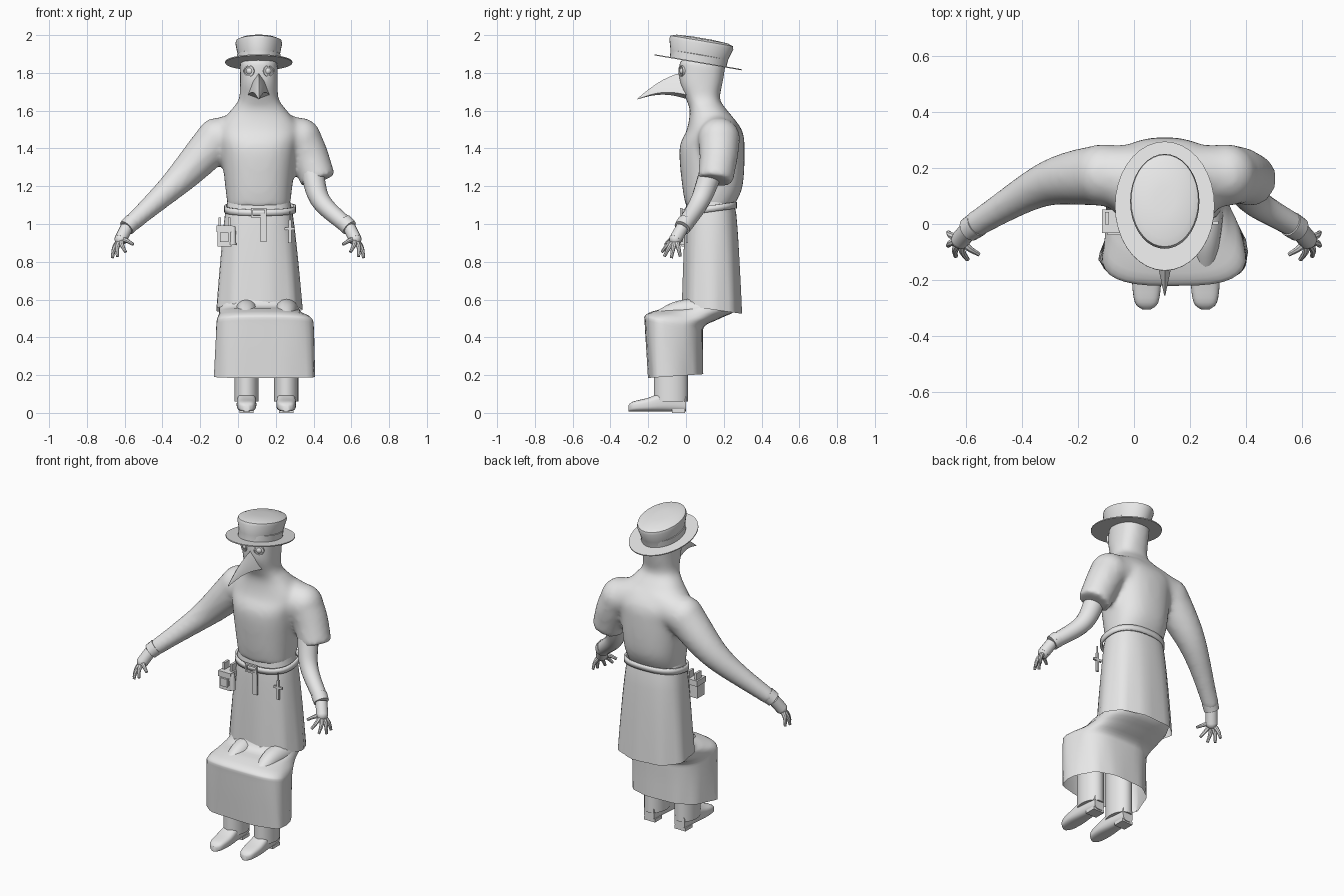
import bpy, bmesh, math
from mathutils import Matrix, Vector, geometry

default_cube = bpy.data.objects.get("Cube")
if default_cube:
    bpy.data.objects.remove(default_cube, do_unlink=True)

grey = bpy.data.materials.new("plain_grey")
grey.use_nodes = True
shade = (.8, .8, .8, 1)
grey.diffuse_color = shade
grey.node_tree.nodes["Principled BSDF"].inputs["Base Color"].default_value = shade

MIDDLE = .11  # the body stands a little to its own left
SIDES = {"right": -1, "left": 1}


def mix(start, end, amount):
    return start + (end - start) * amount


def oval(center, across, along, power=2, folds=0, narrow=0, count=36):
    """Superellipse ring with two half axes, rippled by folds, narrowed to one end."""
    ring = []
    for index in range(count):
        angle = math.tau * index / count
        u, v = (math.copysign(abs(wave) ** (2 / power), wave)
                for wave in (math.cos(angle), math.sin(angle)))
        ripple = 1 + folds * math.cos(angle * 9)
        offset = Vector(across) * u * (1 - narrow * v) + Vector(along) * v
        ring.append(Vector(center) + offset * ripple)
    return ring


def section(half, front, back, power=2.4, middle=MIDDLE, **shape):
    """Body ring from a front (y, z) point to a back (y, z) point."""
    front, back = Vector((middle, *front)), Vector((middle, *back))
    return oval((front + back) / 2, (half, 0, 0), (back - front) / 2, power, **shape)


def level(z, half, front, back):
    return section(half, (front, z), (back, z))


def smooth_rings(keys, steps=4):
    """Rings flowing smoothly through the key rings."""
    rings = []
    last = len(keys) - 1
    for index in range(last):
        around = keys[max(index - 1, 0)], keys[index], keys[index + 1], keys[min(index + 2, last)]
        lines = [geometry.interpolate_bezier(b, b + (c - a) / 6, c - (d - b) / 6, c, steps + 1)
                 for a, b, c, d in zip(*around)]
        rings += [list(ring) for ring in zip(*lines)][:-1]
    return rings + [keys[-1]]


def loft(bm, rings, caps=True):
    rows = [[bm.verts.new(point) for point in ring] for ring in rings]
    for low, high in zip(rows, rows[1:]):
        for index in range(len(low)):
            bm.faces.new((low[index - 1], low[index], high[index], high[index - 1]))
    if caps:
        bm.faces.new(rows[0])
        bm.faces.new(rows[-1])


def tube(bm, start, bend, end, thick, thin, count=16):
    """Tapered round limb pulled towards a bend point."""
    path = geometry.interpolate_bezier(start, bend, bend, end, count)
    rings = []
    for index, point in enumerate(path):
        ahead = path[min(index + 1, count - 1)] - path[max(index - 1, 0)]
        across = ahead.cross((0, 1, 0)).normalized()
        along = ahead.normalized().cross(across)
        radius = mix(thick, thin, index / (count - 1))
        rings.append(oval(point, across * radius, along * radius, count=count))
    loft(bm, rings)


def ball(bm, center, radius):
    bmesh.ops.create_uvsphere(bm, u_segments=16, v_segments=8, radius=radius,
                              matrix=Matrix.Translation(center))


def box(bm, center, size):
    placing = Matrix.LocRotScale(Vector(center), None, Vector(size))
    bmesh.ops.create_cube(bm, size=1, matrix=placing)


def finish(name, bm):
    bmesh.ops.recalc_face_normals(bm, faces=bm.faces[:])
    mesh = bpy.data.meshes.new(name)
    bm.to_mesh(mesh)
    bm.free()
    mesh.materials.append(grey)
    part = bpy.data.objects.new(name, mesh)
    bpy.context.collection.objects.link(part)
    bpy.ops.object.select_all(action="DESELECT")
    part.select_set(True)
    bpy.context.view_layer.objects.active = part
    bpy.ops.object.shade_smooth_by_angle(angle=math.radians(40))
    return part


# Robe top: torso, hood, long right sleeve and short left sleeve blended together
bm = bmesh.new()
loft(bm, smooth_rings([
    level(z=1.09, half=.165, front=0, back=.25),
    level(z=1.2, half=.178, front=-.02, back=.3),
    level(z=1.4, half=.2, front=-.035, back=.31),
    level(z=1.5, half=.22, front=.005, back=.295),
    level(z=1.6, half=.15, front=.02, back=.22),
    level(z=1.66, half=.106, front=0, back=.18),
    level(z=1.75, half=.1, front=-.035, back=.195),
    level(z=1.87, half=.1, front=-.035, back=.215)]))
for side in SIDES.values():
    shoulder = Vector((MIDDLE + side * .22, .175, 1.45))
    inside = Vector((MIDDLE + side * .05, .16, 1.48))
    tube(bm, inside, inside.lerp(shoulder, .5), shoulder, thick=.125, thin=.11)
    ball(bm, shoulder, .114)
    if side < 0:
        tube(bm, shoulder, (-.31, .16, 1.23), (-.58, -.01, .99), thick=.112, thin=.047)
    else:
        tube(bm, shoulder, (.38, .175, 1.36), (.425, .155, 1.23), thick=.11, thin=.095)
robe = finish("robe_top", bm)
blend = robe.modifiers.new("blend", "REMESH")
blend.mode = "VOXEL"
blend.voxel_size = .014
blend.use_smooth_shade = True
soften = robe.modifiers.new("soften", "SMOOTH")
soften.iterations = 12

# Left forearm coming out of the short sleeve
bm = bmesh.new()
tube(bm, (.39, .14, 1.3), (.42, .08, 1.12), (.58, -.01, .99), thick=.062, thin=.042)
finish("left_forearm", bm)

# Gloves with cuffs; the fingers fan out around the palm from the thumb in front
for name, side in SIDES.items():
    bm = bmesh.new()
    cuff, wrist, palm = (Vector((side * x, y, z)) for x, y, z in
                         ((.56, 0, 1.01), (.59, -.02, .98), (.62, -.055, .92)))
    tube(bm, cuff, cuff.lerp(wrist, .5), wrist, thick=.046, thin=.044)
    tube(bm, wrist, wrist.lerp(palm, .5), palm, thick=.034, thin=.034)
    ball(bm, palm, .034)
    for finger in range(5):
        spread = math.radians(finger * 38 - 132)
        tip = Vector((side * (.6 + .068 * math.cos(spread)), .072 * math.sin(spread) - .055,
                      .82 + .008 * (finger - 3) ** 2))
        knuckle = palm.lerp(tip, .6) + Vector((side, 0, 1)) * .012
        tube(bm, palm, knuckle, tip, thick=.016, thin=.008, count=8)
    finish(name + "_glove", bm)

# Upper skirt hanging from the waist, open at the hem
bm = bmesh.new()
rings = []
for step in range(9):
    drop = step / 8
    ease = drop ** .5
    rings.append(section(mix(.165, .227, drop ** .7),
                         front=(mix(.005, -.02, ease), mix(1.12, .57, drop)),
                         back=(mix(.25, .295, ease), mix(1.13, .525, drop)),
                         folds=drop * .025))
loft(bm, rings, caps=False)
finish("upper_skirt", bm)

# Seat and lower skirt: bends forward over the thighs, then drops from the knees
bm = bmesh.new()
loft(bm, smooth_rings([
    section(.19, front=(.01, .7), back=(.27, .7)),
    section(.21, front=(-.03, .575), back=(.28, .56)),
    section(.22, front=(-.13, .55), back=(.18, .5), power=2.7, middle=.12),
    section(.245, front=(-.212, .52), back=(.1, .46), power=3, middle=.14, narrow=.1),
    section(.25, front=(-.218, .46), back=(.09, .4), power=3, middle=.143, narrow=.15),
    section(.252, front=(-.2, .185), back=(.09, .205), power=3, middle=.143, narrow=.2,
            folds=.02)]), caps=False)
finish("lower_skirt", bm)

# Legs: thigh mounds under the cloth, trouser legs and boots
for name, side in SIDES.items():
    x = MIDDLE + .04 + side * .105
    bm = bmesh.new()
    tube(bm, (x, .1, .54), (x, -.06, .54), (x, -.17, .48), thick=.07, thin=.04)
    finish(name + "_thigh", bm)

    bm = bmesh.new()
    loft(bm, [oval((x, -.08, z), (.064, 0, 0), (0, .09, 0)) for z in (.45, .2, .06)])
    finish(name + "_trouser_leg", bm)

    bm = bmesh.new()
    boot = []
    for y, half, top in ((0, .035, .1), (-.1, .046, .115), (-.2, .052, .08),
                         (-.28, .042, .06), (-.305, .016, .04)):
        rise = (top - .008) / 2
        boot.append(oval((x, y, .008 + rise), (half, 0, 0), (0, 0, rise), power=3))
    loft(bm, smooth_rings(boot))
    box(bm, (x, -.04, .01), (.075, .07, .02))
    finish(name + "_boot", bm)

# Belt, riding higher at the back, with buckle and hanging strap
bm = bmesh.new()
loft(bm, [section(.184, front=(-.016, 1.06 + lift), back=(.264, 1.1 + lift), middle=.117)
          for lift in (-.017, .017)], caps=False)
belt = finish("belt", bm)
thickness = belt.modifiers.new("thickness", "SOLIDIFY")
thickness.thickness = .012
thickness.offset = 0

bm = bmesh.new()
for side in SIDES.values():
    box(bm, (MIDDLE + side * .035, -.025, 1.06), (.01, .015, .05))
    box(bm, (MIDDLE, -.025, 1.06 + side * .02), (.08, .015, .01))
box(bm, (MIDDLE + .025, -.022, .98), (.03, .012, .15))
finish("buckle_and_strap", bm)

# Pouch with flap, pocket, bottle and straps on the right hip
bm = bmesh.new()
pouch = Vector((-.072, .01, .93))
box(bm, pouch, (.075, .07, .1))
box(bm, pouch + Vector((0, 0, .045)), (.084, .085, .035))
box(bm, pouch + Vector((0, -.04, 0)), (.045, .02, .05))
for side in SIDES.values():
    box(bm, pouch + Vector((side * .025, .01, .08)), (.014, .045, .05))
low, neck = (pouch + Vector((.045, -.025, rise)) for rise in (-.04, .06))
tube(bm, low, neck, neck, thick=.018, thin=.01)
finish("hip_pouch", bm)

# Cross hanging from a cord on the left hip
bm = bmesh.new()
cross = Vector((MIDDLE + .165, .005, .96))
box(bm, cross, (.014, .012, .12))
box(bm, cross + Vector((0, 0, .015)), (.056, .012, .014))
box(bm, cross + Vector((0, 0, .08)), (.005, .005, .05))
finish("hip_cross", bm)

# Beak: ridged above, flat below, curving down to a point
bm = bmesh.new()
rings = []
for step in range(9):
    reach = step / 8
    arch = .025 * math.sin(math.pi * reach)
    low, ridge = 1.66 + arch, mix(1.81, 1.665, reach) + arch
    y, half, cheek = mix(.01, -.256, reach), mix(.058, .002, reach), mix(low, ridge, .15)
    rings.append([(MIDDLE, y, ridge), (MIDDLE + half * .6, y, mix(low, ridge, .65)),
                  (MIDDLE + half, y, cheek), (MIDDLE, y, low), (MIDDLE - half, y, cheek),
                  (MIDDLE - half * .6, y, mix(low, ridge, .65))])
loft(bm, rings)
finish("beak", bm)

# Goggles: a rim turned outwards around a domed lens
for name, side in SIDES.items():
    bm = bmesh.new()
    center = Vector((MIDDLE + side * .046, -.012, 1.81))
    facing = Vector((side * .45, -1, 0)).normalized()
    across = facing.cross((0, 0, 1))
    loft(bm, [oval(center + facing * depth, across * radius, (0, 0, radius), count=20)
              for depth, radius in ((-.02, .03), (.018, .03), (.018, .024), (.014, .023))])
    ball(bm, center, .022)
    finish(name + "_goggle", bm)

# Hat, tilted down at the back; each ring is a height and a share of the full size
hat_parts = {
    "hat_brim": (.178, .234, ((-.003, 1), (.003, 1))),
    "hat_crown": (.124, .172, ((0, .88), (.04, .9), (.1, 1), (.115, .97), (.125, .8), (.13, .3))),
    "hat_band": (.118, .155, ((0, .97), (.04, .98), (.045, .9))),
}
for name, (half_width, half_length, profile) in hat_parts.items():
    bm = bmesh.new()
    loft(bm, [oval((0, 0, z), (half_width * share, 0, 0), (0, half_length * share, 0))
              for z, share in profile])
    part = finish(name, bm)
    part.location = (MIDDLE, .064, 1.856)
    part.rotation_euler.x = math.radians(-9.7)
